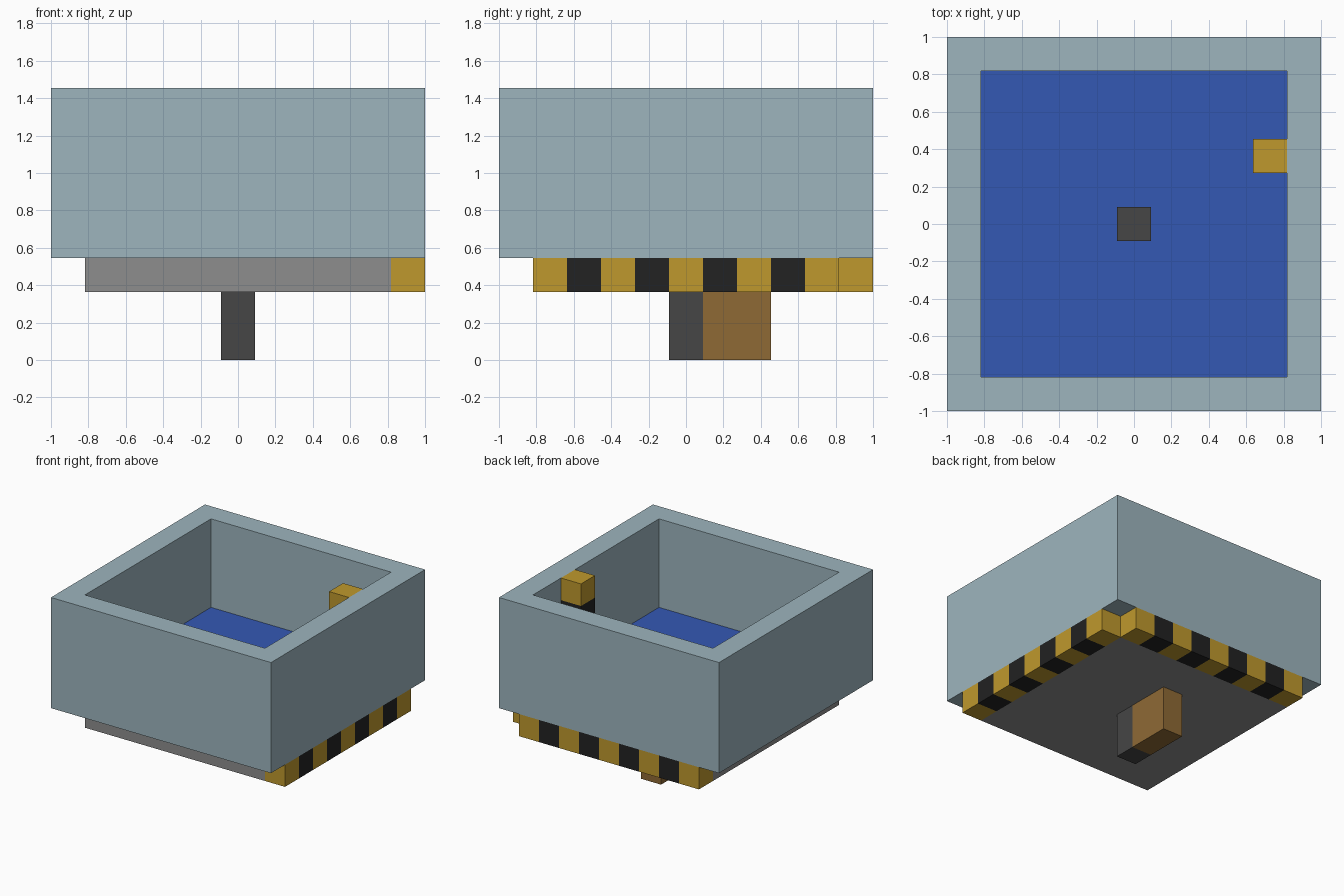
import bpy
import bmesh
from mathutils import Vector

default = bpy.data.objects.get("Cube")
if default:
    bpy.data.objects.remove(default, do_unlink=True)

UNIT = 2 / 11  # everything sits on a grid of equal blocks


def material(name, rgb):
    linear = [((c / 255 + 0.055) / 1.055) ** 2.4 for c in rgb]
    mat = bpy.data.materials.new(name)
    mat.use_nodes = True
    mat.diffuse_color = (*linear, 1)
    mat.node_tree.nodes["Principled BSDF"].inputs["Base Color"].default_value = (*linear, 1)
    return mat


slate = material("pale slate blue", (157, 181, 190))
blue = material("water blue", (52, 88, 180))
yellow = material("hazard yellow", (191, 153, 45))
black = material("hazard black", (34, 34, 34))
grey = material("mid grey", (141, 141, 141))
charcoal = material("charcoal", (70, 70, 70))
brown = material("brown", (143, 106, 53))


def finish(name, bm, mats):
    """Turn a mesh measured in grid blocks into an object."""
    bmesh.ops.scale(bm, vec=(UNIT, UNIT, UNIT), verts=bm.verts)
    mesh = bpy.data.meshes.new(name)
    bm.to_mesh(mesh)
    bm.free()
    for mat in mats:
        mesh.materials.append(mat)
    obj = bpy.data.objects.new(name, mesh)
    bpy.context.collection.objects.link(obj)
    return obj


def box_mesh(low, high):
    low, high = Vector(low), Vector(high)
    bm = bmesh.new()
    bmesh.ops.create_cube(bm, size=1)
    bmesh.ops.scale(bm, vec=high - low, verts=bm.verts)
    bmesh.ops.translate(bm, vec=(low + high) / 2, verts=bm.verts)
    return bm


def box(name, low, high, mat):
    return finish(name, box_mesh(low, high), [mat])


def striped_bar(name, low, high, axis):
    """Bar cut into blocks along one axis, alternating from yellow at its high end."""
    bm = box_mesh(low, high)
    normal = Vector([i == axis for i in range(3)])
    for step in range(1, round(high[axis] - low[axis])):
        bmesh.ops.bisect_plane(bm, geom=bm.verts[:] + bm.edges[:] + bm.faces[:],
                               plane_co=Vector(low) + normal * step, plane_no=normal)
    for face in bm.faces:
        inside = face.calc_center_median() - face.normal * 0.25
        face.material_index = int(high[axis] - inside[axis]) % 2
    return finish(name, bm, [yellow, black])


# Open square wall, resting above the base plate
bm = bmesh.new()
rings = []
for half, z in ((5.5, 3), (5.5, 8), (4.5, 8), (4.5, 3)):
    corners = ((-half, -half), (half, -half), (half, half), (-half, half))
    rings.append([bm.verts.new((x, y, z)) for x, y in corners])
for r in range(4):
    a, b = rings[r], rings[(r + 1) % 4]
    for i in range(4):
        j = (i + 1) % 4
        bm.faces.new((a[i], a[j], b[j], b[i]))
bmesh.ops.recalc_face_normals(bm, faces=bm.faces)
finish("square_wall", bm, [slate])

# Base plate and the pool surface on top of it
box("base_plate", (-4.5, -4.5, 2), (4.5, 4.5, 3), grey)
box("pool_floor", (-4.5, -4.5, 3), (4.5, 4.5, 4), blue)

# Striped warning bars along two sides, and the striped post inside
striped_bar("side_warning_bar", (4.5, -4.5, 2), (5.5, 4.5, 3), 1)
striped_bar("back_warning_bar", (-4.5, 4.5, 2), (4.5, 5.5, 3), 0)
striped_bar("inner_striped_post", (3.5, 1.5, 4), (4.5, 2.5, 8), 2)

# Central column through the plate, with the brown block behind it
box("central_column", (-0.5, -0.5, 0), (0.5, 0.5, 5), charcoal)
box("brown_support", (-0.5, 0.5, 0), (0.5, 2.5, 2), brown)
